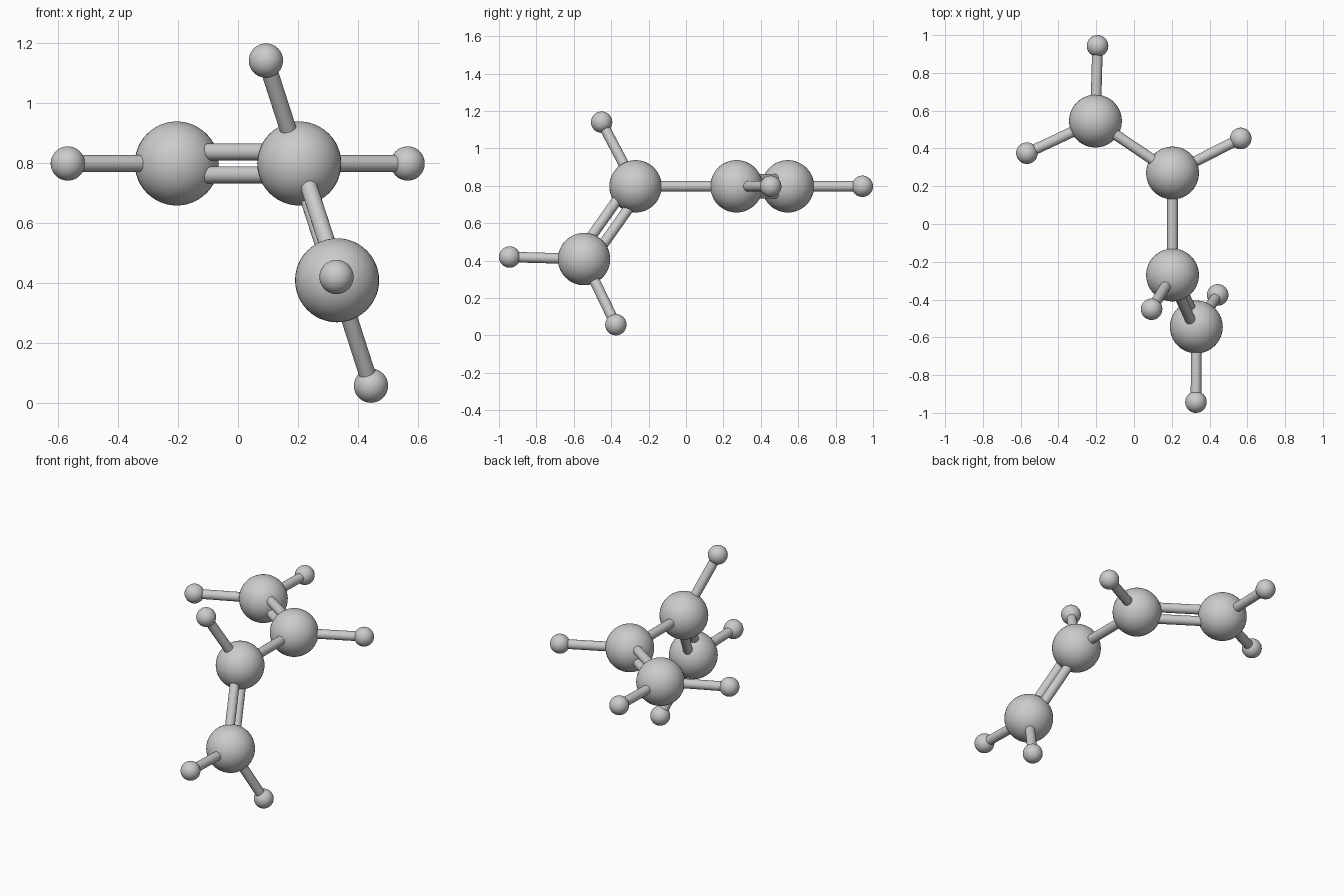
import bpy
from mathutils import Vector

if "Cube" in bpy.data.objects:
    bpy.data.objects.remove(bpy.data.objects["Cube"])

CARBON_R, HYDROGEN_R, BOND_R, DOUBLE_OFFSET = 0.14, 0.057, 0.028, 0.038

carbons = [Vector(p) for p in (
    (-0.204, 0.545, 0.797), (0.204, 0.27, 0.797),
    (0.204, -0.27, 0.797), (0.33, -0.545, 0.408))]

# (parent carbon index, position)
hydrogens = [(i, Vector(p)) for i, p in (
    (0, (-0.193, 0.943, 0.797)), (0, (-0.567, 0.375, 0.797)),
    (1, (0.565, 0.453, 0.797)), (2, (0.093, -0.451, 1.14)),
    (3, (0.328, -0.943, 0.419)), (3, (0.443, -0.375, 0.057)))]


def smooth(name):
    ob = bpy.context.object
    ob.name = name
    bpy.ops.object.shade_smooth_by_angle()
    return ob


def atom(name, pos, radius):
    bpy.ops.mesh.primitive_uv_sphere_add(segments=40, ring_count=24,
                                         radius=radius, location=pos)
    return smooth(name)


def bond(name, a, b):
    d = b - a
    bpy.ops.mesh.primitive_cylinder_add(
        vertices=24, radius=BOND_R, depth=d.length, location=(a + b) / 2,
        rotation=d.to_track_quat('Z', 'Y').to_euler())
    return smooth(name)


def double_bond(name, a, b):
    off = (b - a).cross(Vector((1, 0, 0))).normalized() * DOUBLE_OFFSET
    for side, s in (("upper", 1), ("lower", -1)):
        bond(f"{name}_{side}", a + off * s, b + off * s)


# Large atoms
for i, p in enumerate(carbons):
    atom(f"carbon_atom_{i + 1}", p, CARBON_R)

# Small atoms with their single bonds
for i, (parent, p) in enumerate(hydrogens):
    atom(f"hydrogen_atom_{i + 1}", p, HYDROGEN_R)
    bond(f"hydrogen_bond_rod_{i + 1}", carbons[parent], p)

# Chain bonds: double, single, double
double_bond("double_bond_back", carbons[0], carbons[1])
bond("single_bond_middle", carbons[1], carbons[2])
double_bond("double_bond_front", carbons[2], carbons[3])
